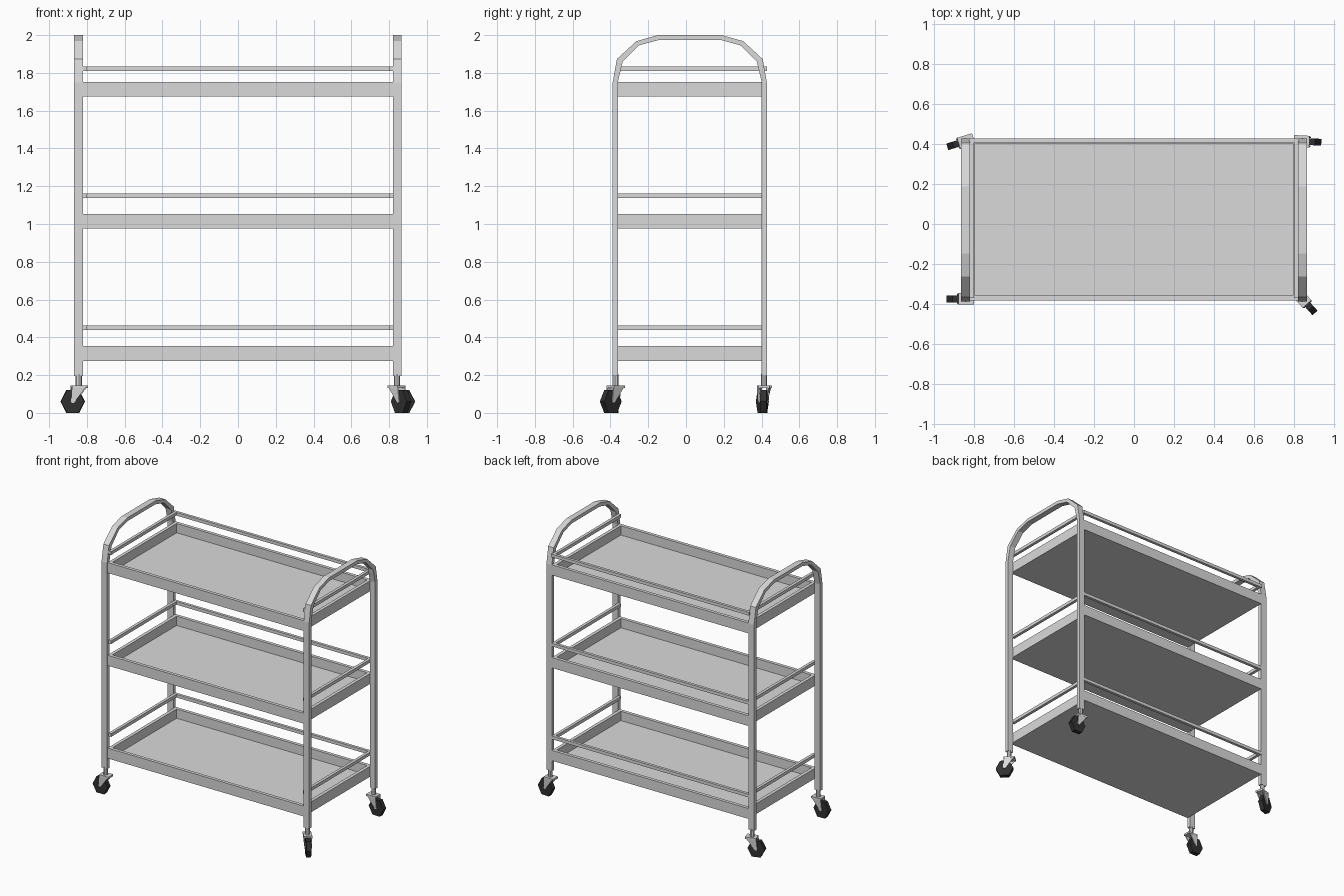
import bpy, bmesh, math
from mathutils import Matrix, Vector

if "Cube" in bpy.data.objects:
    bpy.data.objects.remove(bpy.data.objects["Cube"])

def material(name, rgb):
    m = bpy.data.materials.new(name)
    m.diffuse_color = (*rgb, 1)
    m.use_nodes = True
    m.node_tree.nodes["Principled BSDF"].inputs["Base Color"].default_value = m.diffuse_color
    return m

STEEL = material("light_grey_steel", (0.7, 0.7, 0.7))
RUBBER = material("black_rubber", (0.03, 0.03, 0.03))
CY = 0.02  # depth centre of the frame

def finish(name, bm, mat, matrix=None):
    bmesh.ops.recalc_face_normals(bm, faces=bm.faces)
    me = bpy.data.meshes.new(name)
    bm.to_mesh(me)
    bm.free()
    me.materials.append(mat)
    ob = bpy.data.objects.new(name, me)
    bpy.context.collection.objects.link(ob)
    if matrix:
        ob.matrix_world = matrix
    return ob

def add_box(bm, lo, hi):
    lo, hi = Vector(lo), Vector(hi)
    mat = Matrix.Translation((lo + hi) / 2) @ Matrix.Diagonal((*(hi - lo), 1))
    return bmesh.ops.create_cube(bm, size=1, matrix=mat)["verts"]

def box(name, lo, hi):
    bm = bmesh.new()
    add_box(bm, lo, hi)
    return finish(name, bm, STEEL)

# Arched end frames: two posts joined by a faceted handle
OUTER = [(0.408, 0.196), (0.408, 1.75), (0.386, 1.873), (0.283, 1.968), (0.168, 2.0)]
INNER = [(0.38, 0.196), (0.38, 1.755), (0.355, 1.86), (0.268, 1.946), (0.165, 1.974)]

def arch(name, x0, x1):
    bm = bmesh.new()
    full = lambda p: [(-y, z) for y, z in p] + [(y, z) for y, z in reversed(p)]
    rings = []
    for (yo, zo), (yi, zi) in zip(full(OUTER), full(INNER)):
        rings.append([bm.verts.new(c) for c in (
            (x0, CY + yo, zo), (x1, CY + yo, zo), (x1, CY + yi, zi), (x0, CY + yi, zi))])
    for a, b in zip(rings, rings[1:]):
        for i in range(4):
            j = (i + 1) % 4
            bm.faces.new((a[i], a[j], b[j], b[i]))
    bm.faces.new(rings[0])
    bm.faces.new(rings[-1])
    finish(name, bm, STEEL)

arch("left_end_frame", -0.867, -0.82)
arch("right_end_frame", 0.82, 0.865)

# Trays with raised rims, and guard rails on the back and both ends
def tray(name, z0, z1):
    bm = bmesh.new()
    add_box(bm, (-0.82, -0.384, z0), (0.82, 0.429, z1))
    bm.normal_update()
    top = max(bm.faces, key=lambda f: f.calc_center_median().z)
    bmesh.ops.inset_region(bm, faces=[top], thickness=0.025, use_even_offset=True)
    ext = bmesh.ops.extrude_discrete_faces(bm, faces=[top])["faces"][0]
    bmesh.ops.translate(bm, verts=ext.verts, vec=(0, 0, z0 + 0.008 - z1))
    finish(name, bm, STEEL)

for level, z0, z1, r in (("bottom", 0.276, 0.354, 0.45),
                         ("middle", 0.976, 1.054, 1.15),
                         ("top", 1.675, 1.753, 1.822)):
    tray(level + "_tray", z0, z1)
    box(level + "_back_rail", (-0.825, 0.408, r - 0.012), (0.825, 0.429, r + 0.012))
    for side, s in (("left", -1), ("right", 1)):
        xs = sorted((s * 0.80, s * 0.822))
        box(f"{level}_{side}_rail", (xs[0], -0.37, r - 0.012), (xs[1], 0.41, r + 0.012))

# Swivel casters, modelled trailing toward +x and then turned
def caster(name, x, y, angle):
    m = Matrix.Translation((x, y, 0)) @ Matrix.Rotation(math.radians(angle), 4, "Z")
    bm = bmesh.new()
    bmesh.ops.create_cone(bm, cap_ends=True, segments=8, radius1=0.016, radius2=0.016,
                          depth=0.07, matrix=Matrix.Translation((0, 0, 0.17)))
    finish(name + "_stem", bm, STEEL, m)

    # fork: top plate and two tapering cheeks
    bm = bmesh.new()
    add_box(bm, (-0.043, -0.029, 0.132), (0.036, 0.029, 0.146))
    for s in (-1, 1):
        sides = []
        for t in (0, -0.006):
            sides.append([bm.verts.new((px, s * (py + t), pz)) for px, py, pz in (
                (-0.043, 0.029, 0.146), (0.036, 0.029, 0.146),
                (0.042, 0.024, 0.055), (0.026, 0.024, 0.052))])
        a, b = sides
        bm.faces.new(a)
        bm.faces.new(b)
        for i in range(4):
            j = (i + 1) % 4
            bm.faces.new((a[i], a[j], b[j], b[i]))
    finish(name + "_fork", bm, STEEL, m)

    # six-sided wheel, flat side down
    bm = bmesh.new()
    rot = Matrix.Rotation(math.pi / 2, 4, "X") @ Matrix.Rotation(math.pi / 2, 4, "Z")
    bmesh.ops.create_cone(bm, cap_ends=True, segments=6, radius1=0.0625, radius2=0.0625,
                          depth=0.034, matrix=rot)
    if max(v.co.z for v in bm.verts) > 0.06:
        bmesh.ops.rotate(bm, verts=bm.verts, cent=(0, 0, 0),
                         matrix=Matrix.Rotation(math.pi / 6, 3, "Y"))
    low = min(v.co.z for v in bm.verts)
    bmesh.ops.translate(bm, verts=bm.verts, vec=(0.033, 0, -low))
    bmesh.ops.scale(bm, verts=bm.verts, vec=(1, 1, 0.12 / (-2 * low)))
    finish(name + "_wheel", bm, RUBBER, m)

caster("front_left", -0.843, -0.374, 181)
caster("front_right", 0.842, -0.374, -48)
caster("back_left", -0.843, 0.414, 197)
caster("back_right", 0.842, 0.414, -3)
